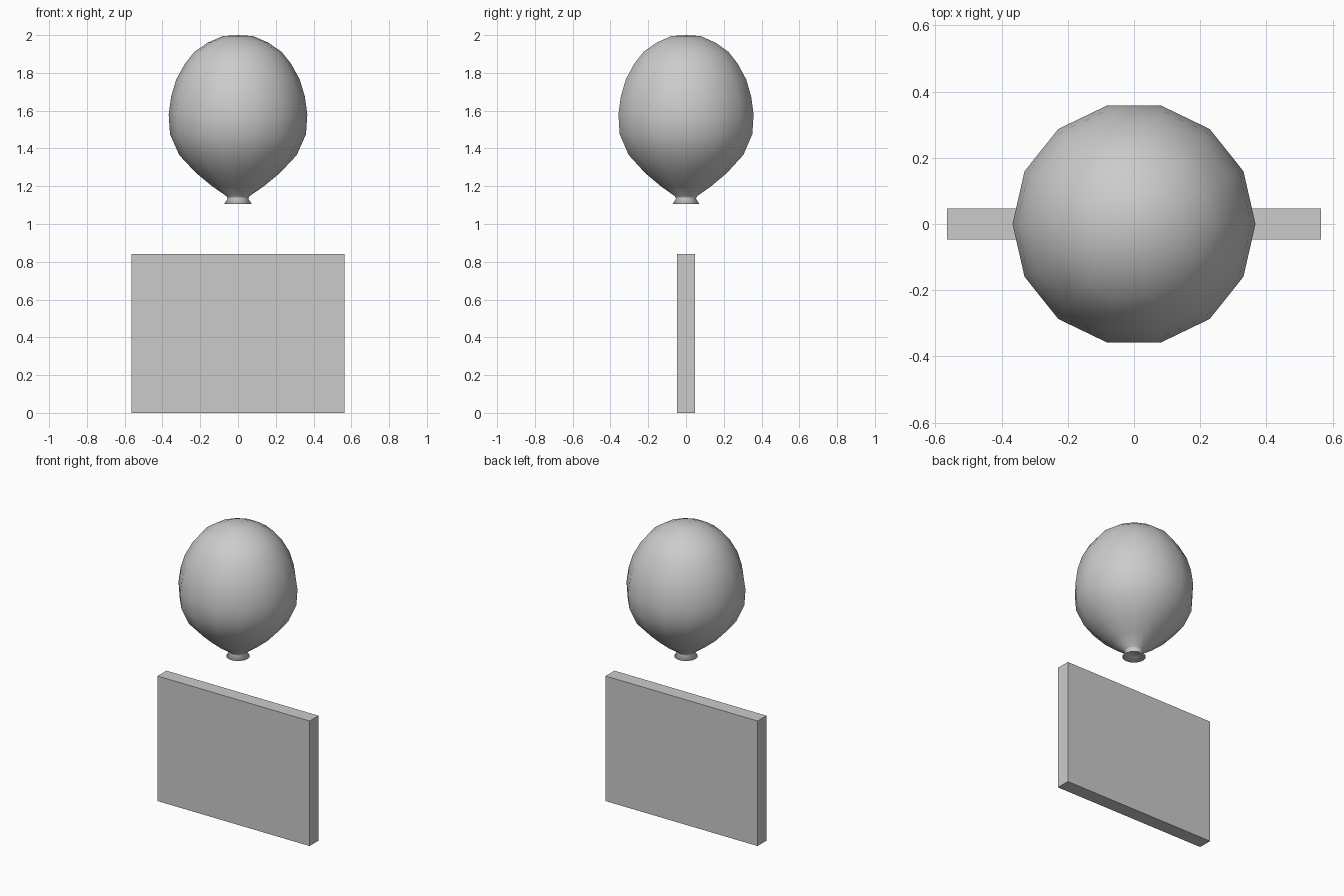
import bpy, bmesh, math

if "Cube" in bpy.data.objects:
    bpy.data.objects.remove(bpy.data.objects["Cube"])


def finish(bm, name):
    bmesh.ops.recalc_face_normals(bm, faces=bm.faces)
    mesh = bpy.data.meshes.new(name)
    bm.to_mesh(mesh)
    bm.free()
    obj = bpy.data.objects.new(name, mesh)
    bpy.context.collection.objects.link(obj)
    return obj


def lathe(name, profile, sides):
    bm = bmesh.new()
    rings = []
    for r, z in profile:
        if r == 0:
            rings.append([bm.verts.new((0, 0, z))] * sides)
        else:
            rings.append([bm.verts.new((r * math.cos(math.tau * i / sides),
                                        r * math.sin(math.tau * i / sides), z))
                          for i in range(sides)])
    for a, b in zip(rings, rings[1:]):
        for i in range(sides):
            j = (i + 1) % sides
            bm.faces.new(dict.fromkeys((a[i], a[j], b[j], b[i])))
    obj = finish(bm, name)
    for p in obj.data.polygons:
        p.use_smooth = True
    return obj


# Balloon: 14-sided body, pinched neck and flared lip with a shallow hollow
lathe("balloon", [
    (0, 2.0), (0.08, 1.995), (0.16, 1.96), (0.23, 1.912), (0.28, 1.85),
    (0.327, 1.765), (0.354, 1.675), (0.367, 1.58), (0.36, 1.475),
    (0.311, 1.365), (0.222, 1.27), (0.137, 1.2), (0.06, 1.147),
    (0.054, 1.135), (0.072, 1.107), (0.066, 1.105), (0.03, 1.122), (0, 1.126)], 14)

# Sign board: thin upright slab below the balloon
bm = bmesh.new()
bmesh.ops.create_cube(bm, size=1)
bmesh.ops.scale(bm, vec=(1.13, 0.094, 0.84), verts=bm.verts)
bmesh.ops.translate(bm, vec=(0, 0, 0.42), verts=bm.verts)
finish(bm, "sign_board")
